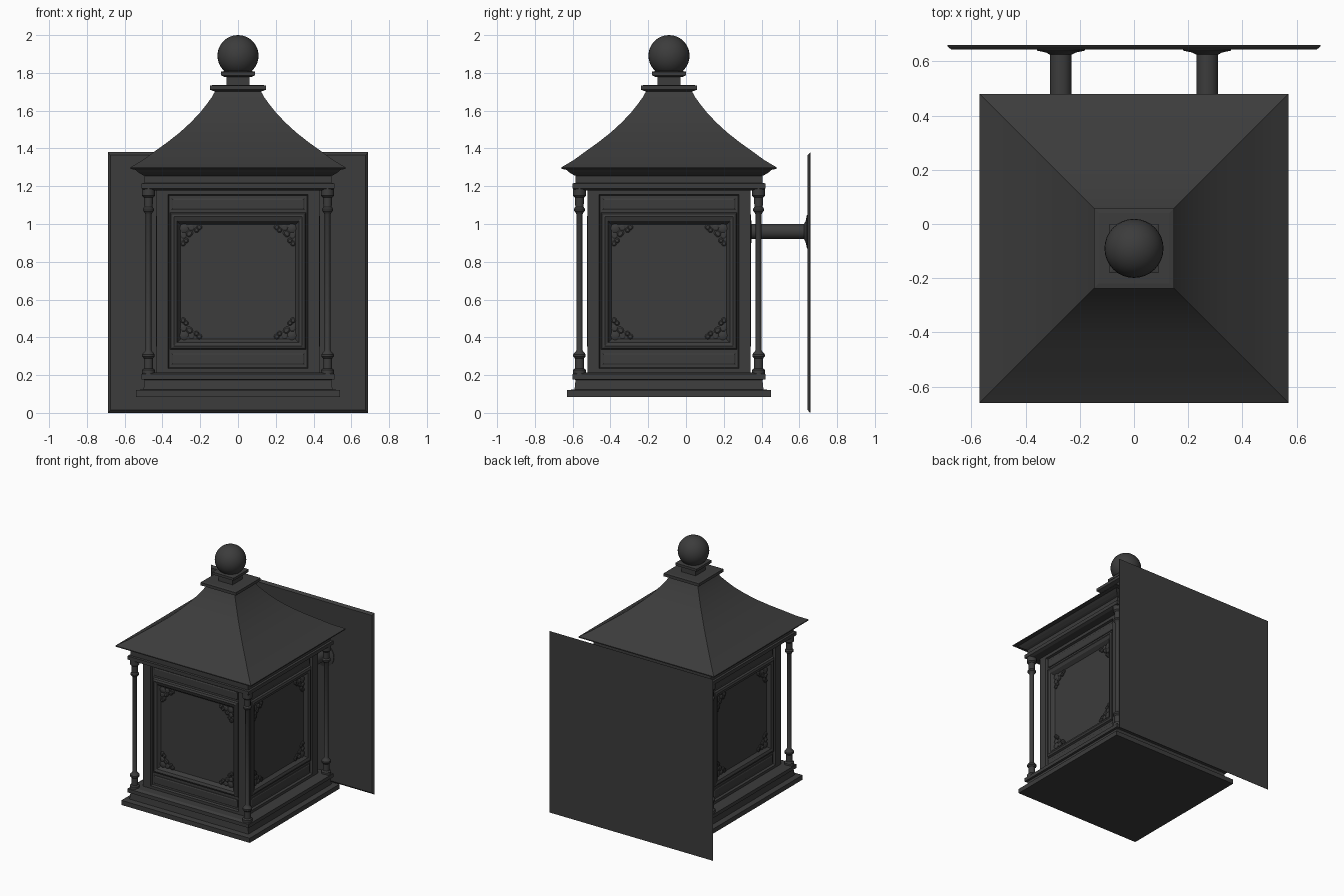
import bpy, bmesh, math
from mathutils import Matrix, Vector

if "Cube" in bpy.data.objects:
    bpy.data.objects.remove(bpy.data.objects["Cube"], do_unlink=True)

CY = -0.09                      # lantern centre on y
CENTRE = Matrix.Translation((0, CY, 0))
TURNS = [CENTRE @ Matrix.Rotation(i * math.pi / 2, 4, 'Z') for i in range(4)]

iron = bpy.data.materials.new("dark_iron")
iron.use_nodes = True
COLOUR = (0.045, 0.045, 0.045, 1)
iron.diffuse_color = COLOUR
shader = next(n for n in iron.node_tree.nodes if n.type == 'BSDF_PRINCIPLED')
shader.inputs["Base Color"].default_value = COLOUR
shader.inputs["Roughness"].default_value = 0.6


def finish(bm, name):
    bmesh.ops.recalc_face_normals(bm, faces=bm.faces)
    mesh = bpy.data.meshes.new(name)
    bm.to_mesh(mesh)
    bm.free()
    mesh.materials.append(iron)
    obj = bpy.data.objects.new(name, mesh)
    bpy.context.collection.objects.link(obj)
    return obj


def loft(bm, rings, matrix):
    """Closed solid through a list of equal-length point rings."""
    rows = [[bm.verts.new(matrix @ Vector(p)) for p in ring] for ring in rings]
    for a, b in zip(rows, rows[1:]):
        for i in range(len(a)):
            j = (i + 1) % len(a)
            bm.faces.new((a[i], a[j], b[j], b[i]))
    bm.faces.new(rows[0][::-1])
    bm.faces.new(rows[-1])


def square(h, z):
    return [(-h, -h, z), (h, -h, z), (h, h, z), (-h, h, z)]


def upright(w, z0, z1, y):
    return [(-w, y, z0), (w, y, z0), (w, y, z1), (-w, y, z1)]


def circle(r, z, n=20):
    return [(r * math.cos(t * math.tau / n), r * math.sin(t * math.tau / n), z)
            for t in range(n)]


def stack(name, profile):
    bm = bmesh.new()
    loft(bm, [square(h, z) for h, z in profile], CENTRE)
    return finish(bm, name)


# Stepped base, entablature, roof and finial neck
stack("base", [(.54, .085), (.54, .12), (.5, .125), (.495, .175),
               (.51, .178), (.51, .205), (.49, .215)])
stack("entablature", [(.49, 1.178), (.51, 1.188), (.51, 1.215), (.495, 1.217),
                      (.495, 1.255), (.51, 1.262), (.53, 1.275), (.55, 1.292)])
stack("roof", [(.55, 1.288), (.57, 1.293), (.57, 1.3), (.505, 1.338), (.445, 1.382),
               (.375, 1.432), (.31, 1.483), (.253, 1.535), (.205, 1.585),
               (.165, 1.635), (.138, 1.672), (.12, 1.705)])
stack("finial_plate", [(.12, 1.7), (.148, 1.711), (.148, 1.733), (.13, 1.736)])
stack("finial_neck", [(.06, 1.73), (.06, 1.785)])
stack("finial_collar", [(.07, 1.778), (.09, 1.787), (.09, 1.806), (.07, 1.81)])

# Ball finial
bm = bmesh.new()
bmesh.ops.create_uvsphere(bm, u_segments=32, v_segments=16, radius=.109,
                          matrix=Matrix.Translation((0, CY, 1.891)))
finish(bm, "ball_finial")

# Four walls: stiles, recessed field, raised moulding and inner pane
WALL = [(.3, .2, 1.19, .3), (.432, .2, 1.19, .432), (.37, .235, 1.155, .432),
        (.365, .24, 1.15, .415), (.36, .335, 1.06, .415), (.354, .341, 1.054, .428),
        (.34, .355, 1.04, .434), (.322, .373, 1.017, .426),
        (.314, .381, 1.006, .412), (.305, .39, .997, .4)]
bm = bmesh.new()
for turn in TURNS:
    loft(bm, [upright(w, a, b, -d) for w, a, b, d in WALL], turn)
finish(bm, "wall_panels")

# Raised strips above and below each pane
bm = bmesh.new()
for turn in TURNS:
    for low, high in ((1.075, 1.135), (.255, .315)):
        loft(bm, [upright(.352, low, high, -.41), upright(.352, low, high, -.42),
                  upright(.345, low + .007, high - .007, -.424)], turn)
finish(bm, "rail_strips")

# Scroll ornaments in the pane corners: offset in, offset along, radius
LOBES = [(.02, .02, .024), (.05, .045, .017), (.017, .058, .018),
         (.03, .085, .014), (.014, .1, .015)]
bm = bmesh.new()
for turn in TURNS:
    for sx in (-1, 1):
        for sz in (-1, 1):
            for a, b, r in LOBES:
                for u, v in ((a, b), (b, a)):
                    spot = Matrix.Translation((sx * (.305 - u), -.395,
                                               .6935 + sz * (.3035 - v)))
                    loft(bm, [circle(r, 0, 10), circle(r, .012, 10), circle(r * .6, .017, 10)],
                         turn @ spot @ Matrix.Rotation(math.pi / 2, 4, 'X'))
finish(bm, "corner_scrolls")

# Turned columns standing clear of the corners
COLUMN = [(.034, .2), (.034, .228), (.024, .236), (.024, .288), (.033, .298),
          (.033, .31), (.02, .325), (.015, .335), (.015, 1.05), (.022, 1.062),
          (.03, 1.07), (.03, 1.08), (.022, 1.09), (.024, 1.14), (.034, 1.15),
          (.034, 1.2)]
bm = bmesh.new()
for turn in TURNS:
    loft(bm, [circle(r, z) for r, z in COLUMN],
         turn @ Matrix.Translation((.474, .474, 0)))
finish(bm, "columns")

# Wall brackets with a flange at each end (profile runs along +y)
BRACKET = [(.09, .33), (.09, .343), (.04, .347), (.04, .625), (.055, .633),
           (.088, .64), (.09, .65)]
for side, x in (("left", .27), ("right", -.27)):
    bm = bmesh.new()
    loft(bm, [circle(r, y, 32) for r, y in BRACKET],
         Matrix.Translation((x, 0, .96)) @ Matrix.Rotation(-math.pi / 2, 4, 'X'))
    finish(bm, side + "_bracket")

# Back plate with bevelled front edge
bm = bmesh.new()
loft(bm, [upright(.675, .015, 1.365, .644), upright(.688, .002, 1.378, .656),
          upright(.688, 0, 1.38, .66)], Matrix.Identity(4))
finish(bm, "back_plate")

# Smooth the curved parts while keeping edges crisp
bpy.ops.object.select_all(action='DESELECT')
for name in ("roof", "ball_finial", "columns", "left_bracket", "right_bracket", "corner_scrolls"):
    bpy.data.objects[name].select_set(True)
    bpy.context.view_layer.objects.active = bpy.data.objects[name]
bpy.ops.object.shade_smooth_by_angle(angle=math.radians(30))
